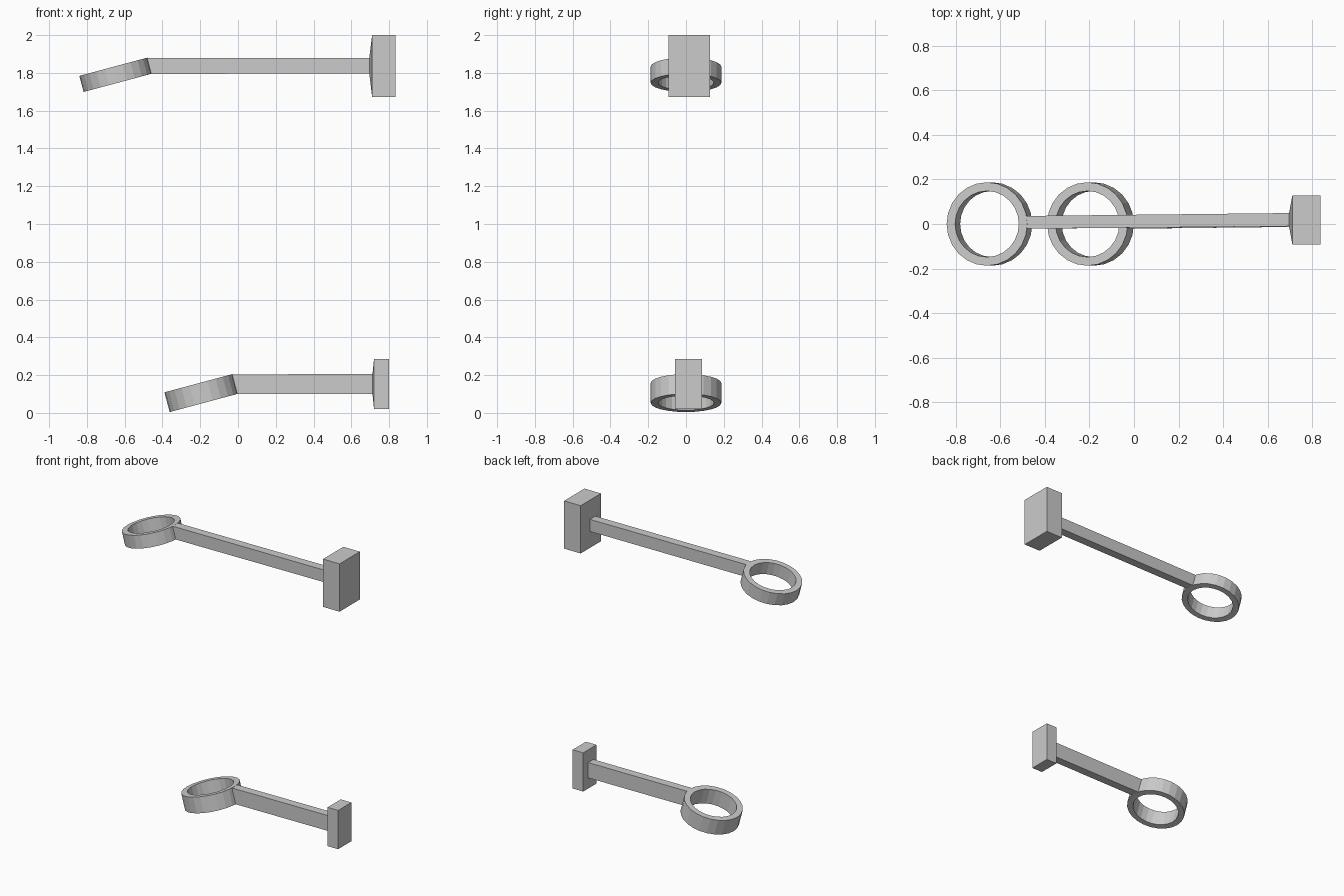
import bpy, bmesh, math
from mathutils import Matrix, Vector

if "Cube" in bpy.data.objects:
    bpy.data.objects.remove(bpy.data.objects["Cube"])

TILT = math.radians(-15)
SIDES = 24
R_OUT, R_IN = 0.187, 0.148


def finish(name, bm):
    bmesh.ops.recalc_face_normals(bm, faces=bm.faces)
    mesh = bpy.data.meshes.new(name)
    bm.to_mesh(mesh)
    bm.free()
    obj = bpy.data.objects.new(name, mesh)
    bpy.context.collection.objects.link(obj)
    return obj


def loft(name, sections):
    """Closed solid through four-cornered sections."""
    bm = bmesh.new()
    loops = [[bm.verts.new(p) for p in s] for s in sections]
    for a, b in zip(loops, loops[1:]):
        for i in range(4):
            j = (i + 1) % 4
            bm.faces.new((a[i], a[j], b[j], b[i]))
    bm.faces.new(loops[0])
    bm.faces.new(loops[-1])
    return finish(name, bm)


def rect(x, y0, y1, z0, z1):
    return [(x, y0, z0), (x, y1, z0), (x, y1, z1), (x, y0, z1)]


def ring(name, frame, height):
    bm = bmesh.new()
    profile = [(R_IN, -1), (R_OUT, -1), (R_OUT, 1), (R_IN, 1)]
    loops = []
    for k in range(SIDES):
        a = 2 * math.pi * k / SIDES
        loops.append([bm.verts.new(frame @ Vector((r * math.cos(a), r * math.sin(a), s * height / 2)))
                      for r, s in profile])
    for k in range(SIDES):
        a, b = loops[k], loops[(k + 1) % SIDES]
        for i in range(4):
            j = (i + 1) % 4
            bm.faces.new((a[i], a[j], b[j], b[i]))
    return finish(name, bm)


def bracket(prefix, cx, cz, height, bar_z, bar_x, plate_x, plate_y, plate_z, bar_y):
    # tilted ring
    frame = Matrix.Translation((cx, 0, cz)) @ Matrix.Rotation(TILT, 4, 'Y')
    ring(prefix + "_ring", frame, height)
    # bar with a slanted start buried in the ring wall, flaring into the end plate
    low = frame @ Vector((R_OUT - 0.005, 0, -height / 2))
    top = frame @ Vector((R_OUT - 0.005, 0, height / 2))
    y0, y1 = -0.021, 0.036
    start = [(low.x, y0, low.z), (low.x, y1, low.z), (top.x, y1, top.z), (top.x, y0, top.z)]
    loft(prefix + "_arm_and_plate", [
        start,
        rect(bar_x, *bar_y, *bar_z),
        rect(plate_x[0], *plate_y, *plate_z),
        rect(plate_x[1], *plate_y, *plate_z)])


bracket("upper", -0.648, 1.79, 0.088, (1.797, 1.88), 0.695,
        (0.71, 0.835), (-0.092, 0.128), (1.672, 2.0), (-0.01, 0.049))
bracket("lower", -0.195, 0.105, 0.108, (0.10, 0.205), 0.712,
        (0.72, 0.80), (-0.057, 0.086), (0.02, 0.286), (-0.013, 0.044))
